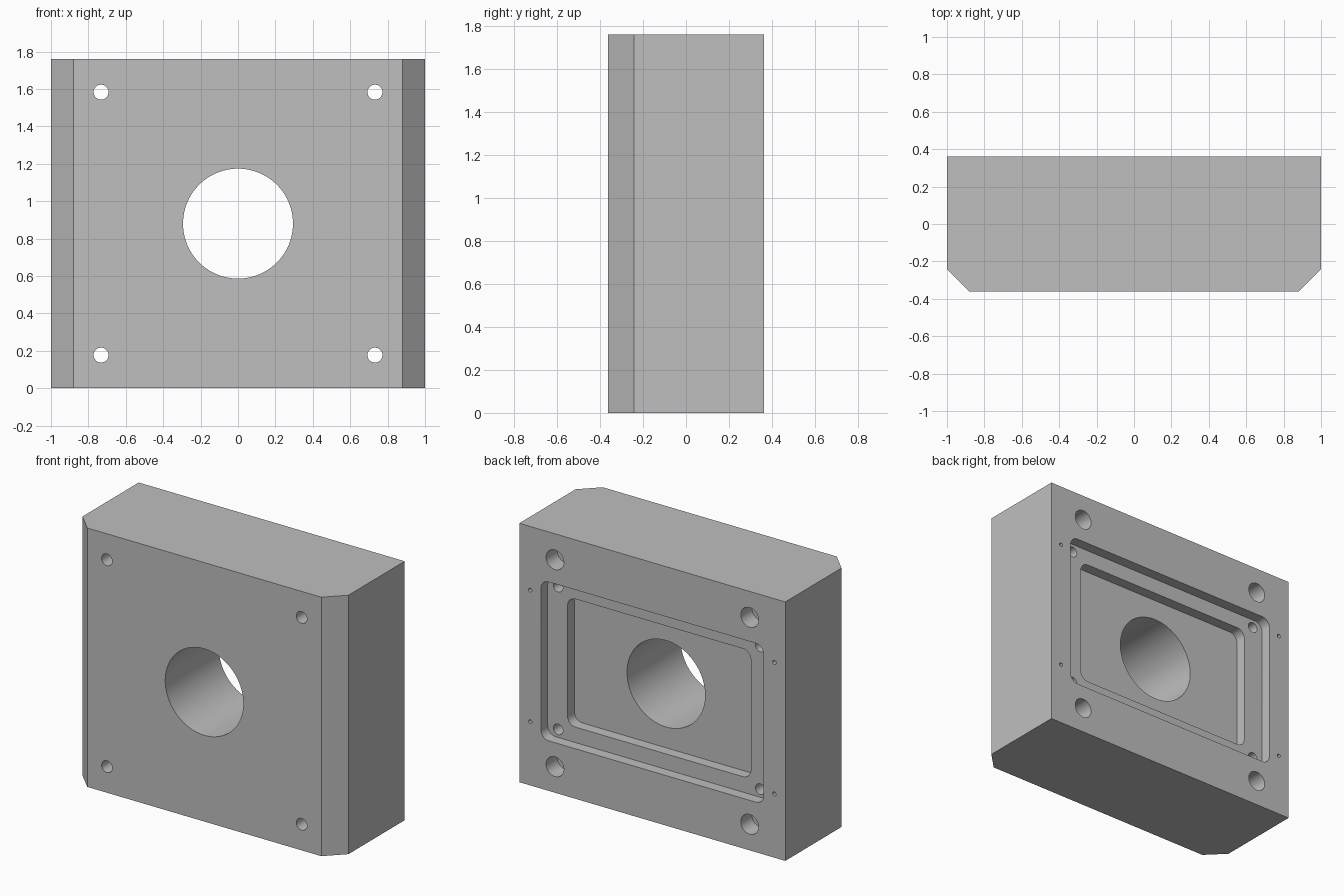
import bpy
import bmesh
from math import cos, sin, pi

default = bpy.data.objects.get("Cube")
if default:
    bpy.data.objects.remove(default, do_unlink=True)

WIDTH, HEIGHT = 2.0, 1.76
BACK = 0.362
MID = HEIGHT / 2
CHAMFER = 0.12
STEP = 0.074          # depth of each pocket step
OVER = 0.1            # how far cutters stick out

grey = bpy.data.materials.new("machined_grey")
grey.use_nodes = True
colour = (0.52, 0.52, 0.52, 1)
grey.diffuse_color = colour
grey.node_tree.nodes["Principled BSDF"].inputs["Base Color"].default_value = colour


def circle(cx, cz, r, n):
    return [(cx + r * cos(2 * pi * i / n), cz + r * sin(2 * pi * i / n)) for i in range(n)]


def rounded_rect(hx, hz, r, n=8):
    """Rounded rectangle around the block centre, in x and z."""
    pts = []
    for k, (sx, sz) in enumerate([(1, 1), (-1, 1), (-1, -1), (1, -1)]):
        for i in range(n + 1):
            a = (k + i / n) * pi / 2
            pts.append((sx * (hx - r) + r * cos(a), MID + sz * (hz - r) + r * sin(a)))
    return pts


def four_holes(dx, dz, r, n=32):
    return [circle(sx * dx, MID + sz * dz, r, n) for sx in (1, -1) for sz in (1, -1)]


def extrude_outlines(name, outlines, vec, place):
    """Solid object made by extruding each flat outline along vec."""
    bm = bmesh.new()
    for pts in outlines:
        face = bm.faces.new([bm.verts.new(place(a, b)) for a, b in pts])
        top = bmesh.ops.extrude_face_region(bm, geom=[face], use_keep_orig=True)
        moved = [v for v in top["geom"] if isinstance(v, bmesh.types.BMVert)]
        bmesh.ops.translate(bm, verts=moved, vec=vec)
    bmesh.ops.recalc_face_normals(bm, faces=bm.faces[:])
    mesh = bpy.data.meshes.new(name)
    bm.to_mesh(mesh)
    bm.free()
    obj = bpy.data.objects.new(name, mesh)
    bpy.context.collection.objects.link(obj)
    mesh.materials.append(grey)
    return obj


# Block with two chamfered front edges
hw = WIDTH / 2
plan = [(-hw, BACK), (-hw, -BACK + CHAMFER), (-hw + CHAMFER, -BACK),
        (hw - CHAMFER, -BACK), (hw, -BACK + CHAMFER), (hw, BACK)]
block = extrude_outlines("housing_block", [plan], (0, 0, HEIGHT), lambda a, b: (a, b, 0))


def cut(name, outlines, depth):
    """Cut outlines into the back of the block down to a depth."""
    cutter = extrude_outlines(name, outlines, (0, depth + OVER, 0),
                              lambda a, b: (a, BACK - depth, b))
    cutter.hide_render = True
    mod = block.modifiers.new(name, "BOOLEAN")
    mod.operation = "DIFFERENCE"
    mod.solver = "EXACT"
    mod.object = cutter
    bpy.context.view_layer.objects.active = block
    bpy.ops.object.modifier_apply(modifier=name)
    bpy.data.objects.remove(cutter, do_unlink=True)


# Stepped pocket in the back
cut("outer_pocket", [rounded_rect(0.838, 0.54, 0.06)], STEP)
cut("inner_pocket", [rounded_rect(0.689, 0.435, 0.06)], 2 * STEP)

# Central bore and bolt holes right through, with counterbores at the back
through = 2 * BACK + OVER
cut("central_bore", [circle(0, MID, 0.294, 96)], through)
cut("bolt_holes", four_holes(0.732, 0.703, 0.04), through)
cut("counterbores", four_holes(0.732, 0.703, 0.067), 0.12)

# Blind holes in the pocket ledge and small pin holes beside it
cut("ledge_holes", four_holes(0.76, 0.485, 0.036), STEP + 0.2)
cut("pin_holes", four_holes(0.918, 0.447, 0.013, 16), 0.12)

# Smooth hole walls, sharp edges
bpy.ops.object.select_all(action="DESELECT")
block.select_set(True)
bpy.context.view_layer.objects.active = block
bpy.ops.object.shade_smooth_by_angle()
